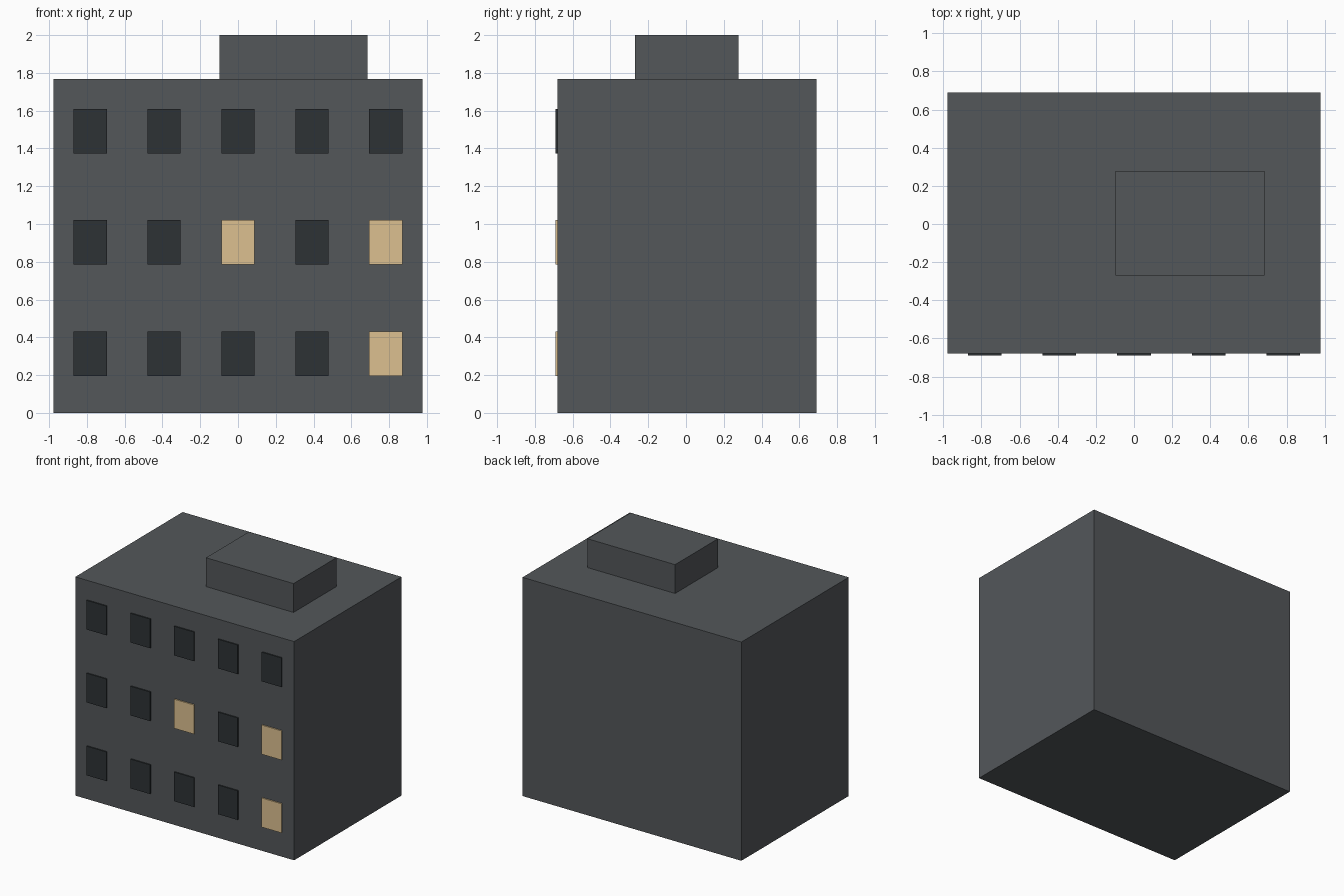
import bpy

if "Cube" in bpy.data.objects:
    bpy.data.objects.remove(bpy.data.objects["Cube"])


def material(name, rgb):
    mat = bpy.data.materials.new(name)
    mat.diffuse_color = (*rgb, 1)
    mat.use_nodes = True
    mat.node_tree.nodes["Principled BSDF"].inputs["Base Color"].default_value = mat.diffuse_color
    return mat


def box(name, centre, size, mat):
    bpy.ops.mesh.primitive_cube_add(size=1, location=centre)
    obj = bpy.context.object
    obj.name = name
    obj.scale = size
    bpy.ops.object.transform_apply(location=False, rotation=False, scale=True)
    obj.data.materials.append(mat)
    return obj


wall = material("wall_grey", (0.087, 0.095, 0.102))
dark = material("dark_glass", (0.027, 0.032, 0.036))
lit = material("lit_glass", (0.72, 0.53, 0.28))

W, D, H = 1.956, 1.37, 1.767
CY = 0.005
COLS, ROWS = 5, 3
dx, dz = W / COLS, H / ROWS

# Main block
box("building_body", (0, CY, H / 2), (W, D, H), wall)

# Rooftop plant room
roof_h = 2 - H
box("roof_block", (0.3 * W / 2, CY, H + roof_h / 2),
    (0.4 * W, 0.4 * D, roof_h), wall)

# Window grid on the front, three of them lit
lit_cells = {(0, 4), (1, 2), (1, 4)}
for row in range(ROWS):
    for col in range(COLS):
        x = (col - (COLS - 1) / 2) * dx
        z = 0.314 + row * dz
        mat = lit if (row, col) in lit_cells else dark
        box(f"window_{row}_{col}", (x, CY - D / 2, z),
            (0.45 * dx, 0.02, 0.4 * dz), mat)
